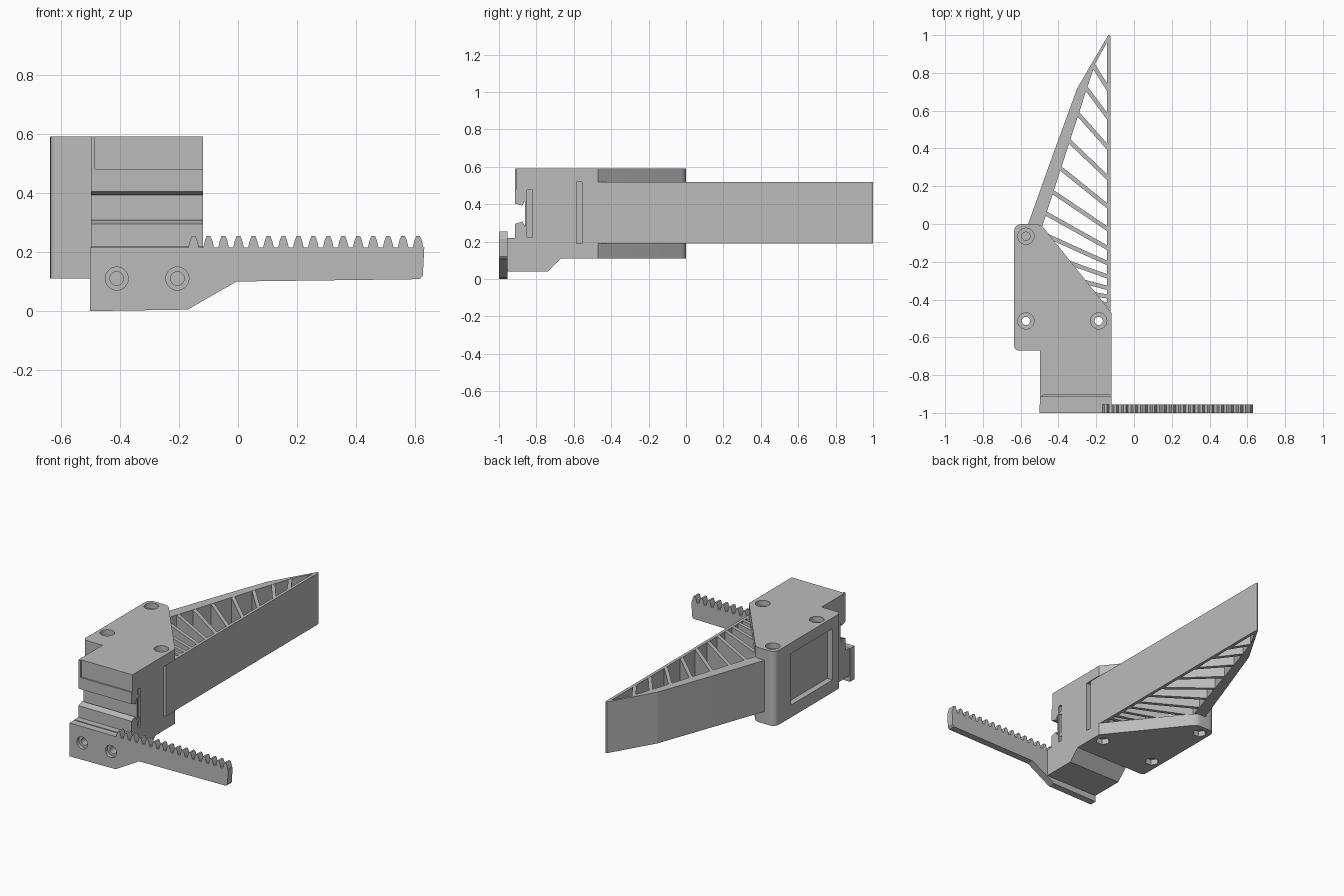
import bpy, bmesh, math
from mathutils import Vector

old = bpy.data.objects.get("Cube")
if old:
    bpy.data.objects.remove(old, do_unlink=True)

grey = bpy.data.materials.new("plain grey")
grey.use_nodes = True
GREY = (0.5, 0.5, 0.5, 1)
grey.diffuse_color = GREY
grey.node_tree.nodes["Principled BSDF"].inputs["Base Color"].default_value = GREY


def prism(name, pts, lo, hi, axis="z"):
    """Extrude a 2D outline along an axis; remaining axes keep alphabetical order."""
    place = {"x": lambda p, d: (d, p[0], p[1]),
             "y": lambda p, d: (p[0], d, p[1]),
             "z": lambda p, d: (p[0], p[1], d)}[axis]
    bm = bmesh.new()
    a = [bm.verts.new(place(p, lo)) for p in pts]
    b = [bm.verts.new(place(p, hi)) for p in pts]
    bm.faces.new(a)
    bm.faces.new(b)
    n = len(pts)
    for i in range(n):
        j = (i + 1) % n
        bm.faces.new((a[i], a[j], b[j], b[i]))
    bmesh.ops.recalc_face_normals(bm, faces=bm.faces)
    mesh = bpy.data.meshes.new(name)
    bm.to_mesh(mesh)
    bm.free()
    mesh.materials.append(grey)
    obj = bpy.data.objects.new(name, mesh)
    bpy.context.collection.objects.link(obj)
    return obj


def rect(x0, x1, y0, y1):
    return [(x0, y0), (x1, y0), (x1, y1), (x0, y1)]


def disc(x, y, r, n=32):
    return [(x + r * math.cos(math.tau * i / n), y + r * math.sin(math.tau * i / n))
            for i in range(n)]


def rounded(pts, radii, steps=6):
    """Replace corners by curved ones where a radius is given."""
    out = []
    for i, p in enumerate(pts):
        p, r = Vector(p), radii.get(i, 0)
        if not r:
            out.append(p)
            continue
        a = p + (Vector(pts[i - 1]) - p).normalized() * r
        b = p + (Vector(pts[(i + 1) % len(pts)]) - p).normalized() * r
        for k in range(steps + 1):
            t = k / steps
            out.append(a * (1 - t) ** 2 + p * 2 * t * (1 - t) + b * t * t)
    return out


def cut(obj, cutters):
    for c in cutters:
        c.hide_render = True
        mod = obj.modifiers.new("cut", "BOOLEAN")
        mod.operation, mod.solver, mod.object = "DIFFERENCE", "EXACT", c
        bpy.context.view_layer.objects.active = obj
        bpy.ops.object.modifier_apply(modifier=mod.name)


def smooth(obj):
    bpy.ops.object.select_all(action="DESELECT")
    obj.select_set(True)
    bpy.context.view_layer.objects.active = obj
    bpy.ops.object.shade_smooth_by_angle(angle=math.radians(25))


L, R = -0.497, -0.119          # sides of the carriage block
Z0, Z1 = 0.19, 0.52            # finger height range

# Toothed rack with mounting plate
outline = [(-0.5, 0), (-0.17, 0.005), (-0.005, 0.1), (0.615, 0.108), (0.625, 0.12), (0.63, 0.215)]
for i in reversed(range(16)):
    c = -0.15 + i * 0.0506
    outline += [(c + dx, z) for dx, z in
                ((0.018, 0.215), (0.012, 0.24), (0.006, 0.254),
                 (-0.006, 0.254), (-0.012, 0.24), (-0.018, 0.215))]
outline.append((-0.5, 0.215))
rack = prism("rack", outline, -1, -0.955, "y")
rack_cuts = []
for x in (-0.41, -0.205):
    rack_cuts += [prism("bore", disc(x, 0.11, 0.039), -1.1, -0.978, "y"),
                  prism("drill", disc(x, 0.11, 0.023), -1.1, -0.9, "y")]

# Carriage block with dovetail rail slot
carriage = prism("carriage_block", [
    (-0.905, 0.59), (-0.905, 0.48), (-0.915, 0.48), (-0.915, 0.405), (-0.875, 0.392),
    (-0.86, 0.42), (-0.86, 0.28), (-0.875, 0.308), (-0.915, 0.295), (-0.915, 0.22),
    (-0.955, 0.22), (-0.955, 0.04), (-0.74, 0.04), (-0.67, 0.11), (-0.6, 0.11),
    (-0.6, 0.59)], L, R, "x")
prism("slot_rim", rect(L, L + 0.014, 0.48, 0.59), -0.915, -0.905, "y")
side_recess = prism("recess", rect(-0.85, -0.82, 0.225, 0.475), R - 0.012, 0, "x")
cut(carriage, [side_recess] + rack_cuts[1::2])
cut(rack, rack_cuts)
for z in (0.275, 0.425):
    smooth(prism("side_screw", disc(-0.836, z, 0.012, 16), R - 0.02, R - 0.004, "x"))

# Housing with top and bottom plates
shell = rounded([(-0.635, -0.67), (R, -0.67), (R, -0.47), (-0.495, 0), (-0.635, 0)],
                {0: 0.03, 3: 0.03, 4: 0.045})
housing = prism("housing", shell, 0.11, 0.59)
pocket = prism("pocket", rect(-0.8, 0.1, -0.585, 0.2), Z0, Z1)

# Finger root and rounded corner pillar
root = prism("finger_root", [(-0.597, -0.59), (-0.15, -0.59), (-0.15, -0.49),
                             (-0.53, -0.03), (-0.597, -0.03)], Z0, Z1)
pillar = prism("finger_pillar", rounded(
    [(-0.635, -0.16), (-0.53, -0.16), (-0.5, 0), (-0.635, 0)], {3: 0.045}), Z0, Z1)

# Screw holes with round bores above and hex nut pockets below
drills, bores = [], []
for x, y in ((-0.572, -0.065), (-0.572, -0.513), (-0.187, -0.513)):
    drills.append(prism("drill", disc(x, y, 0.022), -0.1, 0.8))
    bores += [prism("bore", disc(x, y, 0.043), 0.555, 0.7),
              prism("nut", disc(x, y, 0.042, 6), 0, 0.145)]
cut(housing, [pocket] + bores + drills)
cut(root, drills[1:])
cut(pillar, drills[:1])
for c in [pocket, side_recess] + rack_cuts + drills + bores:
    bpy.data.objects.remove(c, do_unlink=True)

# Finger walls
prism("finger_flat_wall", [(-0.143, -0.555), (-0.124, -0.555), (-0.124, 0.99),
                           (-0.128, 1), (-0.136, 1), (-0.143, 0.985)], Z0, Z1)
inner = [(-0.495, -0.04), (-0.255, 0.70), (-0.205, 0.85), (-0.141, 0.965)]
prism("finger_sloped_wall", [(-0.575, -0.04), (-0.43, 0.365), (-0.3, 0.72),
                             (-0.136, 1)] + inner[::-1], Z0, Z1)


def inner_x(y):
    for (xa, ya), (xb, yb) in zip(inner, inner[1:]):
        if y <= yb:
            break
    return xa + (xb - xa) * (y - ya) / (yb - ya)


# Slanted ribs, flatter and closer together towards the root
heights = (0.71, 0.56, 0.40, 0.24, 0.09, -0.03, -0.13, -0.21, -0.28, -0.34, -0.385, -0.425)
for i, y0 in enumerate(heights):
    angle = math.radians(58 - 4.8 * i)
    along = Vector((-math.cos(angle), math.sin(angle)))
    side = Vector((along.y, -along.x)) * 0.011
    a = Vector((-0.134, y0))
    b = a.copy()
    while b.x > inner_x(b.y) - 0.01 and b.x > -0.53:
        b += along * 0.005
    prism("finger_rib", [a + side, b + side, b - side, a - side], Z0 + 0.001, Z1 - 0.001)

for part in (rack, housing, pillar):
    smooth(part)
